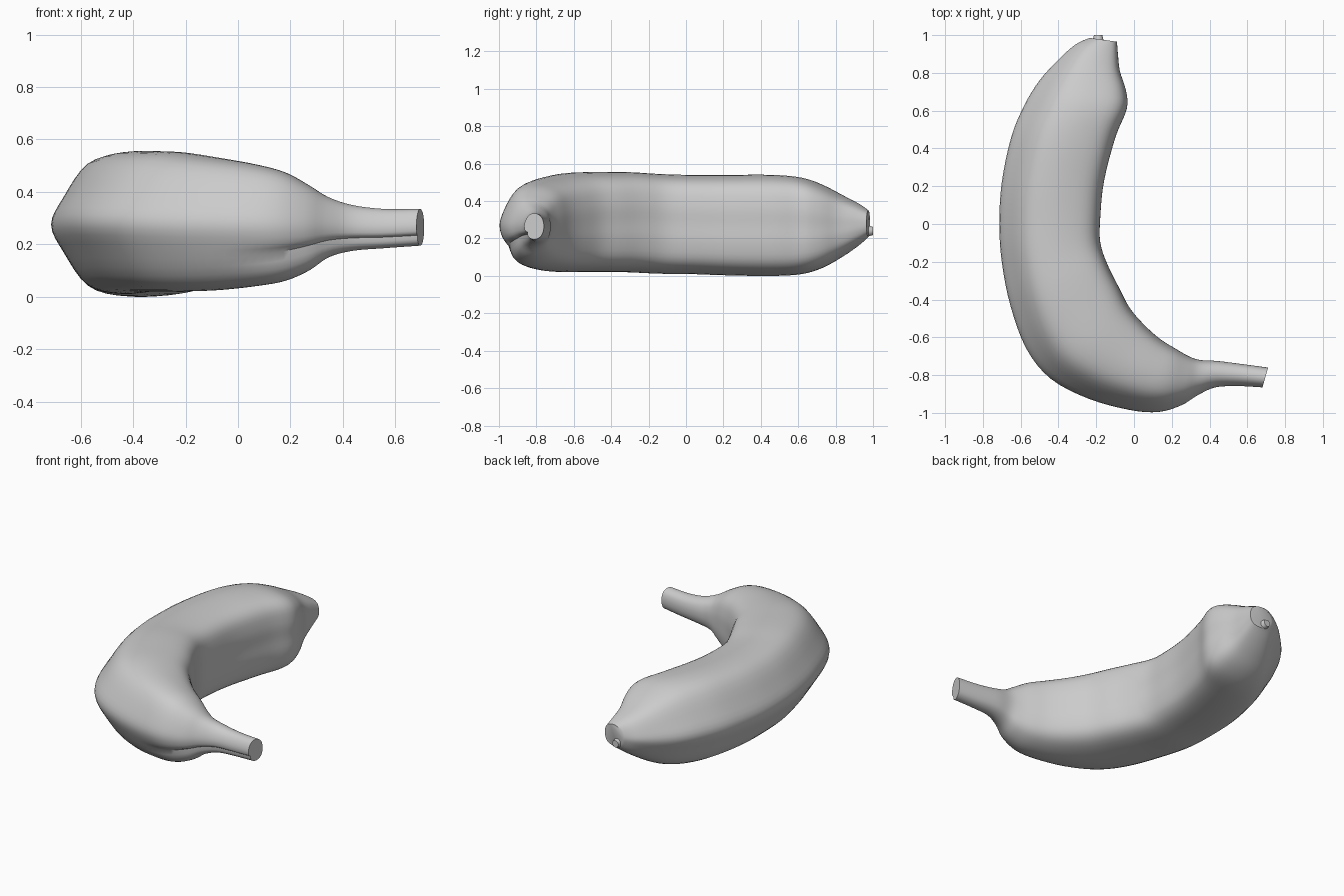
import bpy, bmesh, math
from mathutils import Vector

cube = bpy.data.objects.get("Cube")
if cube:
    bpy.data.objects.remove(cube)

peel = bpy.data.materials.new("peel grey")
peel.use_nodes = True
grey = (0.6, 0.6, 0.6, 1)
peel.diffuse_color = grey
peel.node_tree.nodes["Principled BSDF"].inputs["Base Color"].default_value = grey


def smooth_points(points, steps, closed=False):
    """Catmull-Rom interpolation of vectors of any size."""
    n = len(points)
    pick = (lambda i: points[i % n]) if closed else (lambda i: points[max(0, min(n - 1, i))])
    result = []
    for i in range(n if closed else n - 1):
        a, b, c, d = (pick(i + k) for k in (-1, 0, 1, 2))
        for s in range(steps):
            t = s / steps
            result.append((b * 2 + (c - a) * t + (a * 2 - b * 5 + c * 4 - d) * t**2
                           + (b * 3 - a - c * 3 + d) * t**3) * 0.5)
    if not closed:
        result.append(points[-1].copy())
    return result


# Half cross-section from outer bend (0) to inner bend (1), mirrored below
half = [(0, 0), (.09, .40), (.26, .87), (.5, 1), (.80, .93), (.95, .74), (1, .38), (1, 0)]
ring = half + [(u, -v) for u, v in reversed(half[1:-1])]
section = smooth_points([Vector(p) for p in ring], 4, closed=True)

# Stations: outer x, y, inner x, y, lowest z, highest z, roundness
stations = [Vector(s) for s in (
    (-.235, .985, -.09, .965, .21, .35, .6),
    (-.31, .95, -.085, .90, .165, .385, .4),
    (-.40, .87, -.075, .81, .105, .43, .2),
    (-.50, .76, -.045, .71, .045, .485, 0),
    (-.58, .63, -.04, .61, .01, .525, 0),
    (-.65, .46, -.10, .46, 0, .54, 0),
    (-.70, .22, -.16, .23, .003, .54, 0),
    (-.713, 0, -.18, .04, .01, .54, 0),
    (-.70, -.20, -.18, -.10, .012, .545, 0),
    (-.655, -.43, -.14, -.22, .02, .555, 0),
    (-.57, -.66, -.08, -.34, .02, .555, 0),
    (-.44, -.82, -.02, -.45, .02, .55, .1),
    (-.24, -.925, .06, -.54, .025, .53, .2),
    (-.02, -.985, .14, -.61, .04, .505, .3),
    (.13, -.995, .22, -.66, .06, .475, .4),
    (.25, -.96, .29, -.70, .10, .425, .5),
    (.34, -.905, .35, -.72, .15, .38, .7),
    (.43, -.865, .44, -.725, .175, .35, .8),
    (.55, -.858, .56, -.74, .185, .335, .8),
    (.68, -.865, .71, -.76, .195, .335, .8))]

bm = bmesh.new()
rings = []
path = smooth_points(stations, 4)
for i, (ox, oy, ix, iy, low, high, rnd) in enumerate(path):
    mid, tall = (low + high) / 2, (high - low) / 2
    crease = max(0, min(1, (i / len(path) - 0.66) * 8))
    loop = []
    for u, v in section:
        # Blend the ridged section towards an ellipse
        a = math.atan2(v, u * 2 - 1)
        u += (0.5 + 0.5 * math.cos(a) - u) * rnd
        v += (math.sin(a) - v) * rnd
        # Groove along the lower outer side of the stem
        if v < 0 and u < 0.5:
            dent = 0.12 * crease * math.exp(-((v + 0.55) / 0.13) ** 2)
            u, v = u + dent * 0.5, v + dent
        loop.append(bm.verts.new((ox + (ix - ox) * u, oy + (iy - oy) * u, mid + tall * v)))
    rings.append(loop)
for a, b in zip(rings, rings[1:]):
    for k in range(len(a)):
        m = (k + 1) % len(a)
        bm.faces.new((a[k], a[m], b[m], b[k]))
bm.faces.new(rings[0])
bm.faces.new(rings[-1])
bmesh.ops.recalc_face_normals(bm, faces=bm.faces)
mesh = bpy.data.meshes.new("fruit_body")
bm.to_mesh(mesh)
bm.free()
body = bpy.data.objects.new("fruit_body", mesh)
bpy.context.collection.objects.link(body)

# Small dried nub at the blossom end
bpy.ops.mesh.primitive_cone_add(vertices=12, radius1=.035, radius2=.022, depth=.05,
                                location=(-.19, .975, .24), rotation=(-math.pi / 2, 0, 0))
nub = bpy.context.object
nub.name = "blossom_nub"

for obj in (body, nub):
    obj.data.materials.append(peel)
    bpy.ops.object.select_all(action="DESELECT")
    obj.select_set(True)
    bpy.context.view_layer.objects.active = obj
    bpy.ops.object.shade_smooth_by_angle(angle=math.radians(40))
